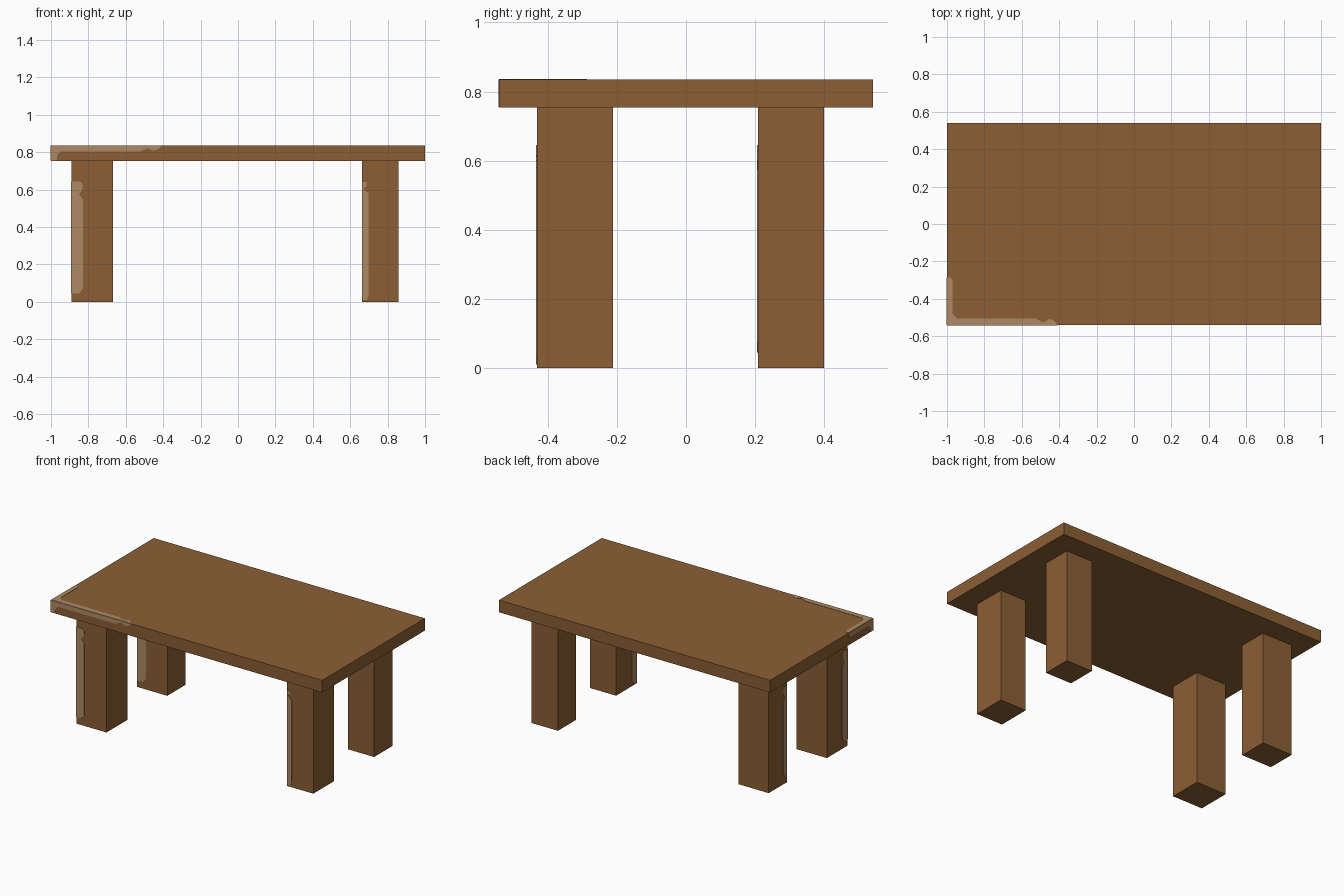
import bpy, bmesh
from mathutils import Vector

if "Cube" in bpy.data.objects:
    bpy.data.objects.remove(bpy.data.objects["Cube"])


def material(name, rgb):
    m = bpy.data.materials.new(name)
    m.use_nodes = True
    m.diffuse_color = (*rgb, 1)
    m.node_tree.nodes["Principled BSDF"].inputs["Base Color"].default_value = (*rgb, 1)
    return m


WOOD = material("brown wood", (0.258, 0.114, 0.0356))
WORN = material("worn pale wood", (0.423, 0.254, 0.125))


def finish(name, bm, mat):
    bmesh.ops.recalc_face_normals(bm, faces=bm.faces)
    me = bpy.data.meshes.new(name)
    bm.to_mesh(me)
    bm.free()
    me.materials.append(mat)
    bpy.context.collection.objects.link(bpy.data.objects.new(name, me))


def box(name, lo, hi):
    bm = bmesh.new()
    bmesh.ops.create_cube(bm, size=1)
    for v in bm.verts:
        v.co = [l if c < 0 else h for c, l, h in zip(v.co, lo, hi)]
    finish(name, bm, WOOD)


def plate(name, outline, origin, u, v, out):
    """Thin worn patch: outline in (u, v) from origin, facing out."""
    bm = bmesh.new()
    o, u, v, out = map(Vector, (origin, u, v, out))
    face = bm.faces.new([bm.verts.new(o + u * a + v * b + out * 0.002) for a, b in outline])
    moved = bmesh.ops.extrude_face_region(bm, geom=[face])["geom"]
    verts = [g for g in moved if isinstance(g, bmesh.types.BMVert)]
    bmesh.ops.translate(bm, verts=verts, vec=out * -0.003)
    finish(name, bm, WORN)


X, Y, Z = (1, 0, 0), (0, 1, 0), (0, 0, 1)
LEFTWARD, FORWARD, DOWN = (-1, 0, 0), (0, -1, 0), (0, 0, -1)

# Tabletop
W, D, LOW, TOP = 1.0, 0.541, 0.754, 0.835
box("tabletop", (-W, -D, LOW), (W, D, TOP))

# Legs
xs = {"right": (-0.89, -0.667), "left": (0.664, 0.858)}
ys = {"front": (-0.432, -0.212), "back": (0.208, 0.40)}
for end, (y0, y1) in ys.items():
    for side, (x0, x1) in xs.items():
        box(f"{end}_{side}_leg", (x0, y0, 0), (x1, y1, LOW))

# Worn patches round one corner of the tabletop
corner = (-W, -D, TOP)
edge_front = [(0, 0), (.59, 0), (.575, .018), (.55, .026), (.515, .014), (.475, .03),
              (.06, .03), (.035, .045), (.03, .08), (0, .08)]
edge_side = [(0, 0), (.255, 0), (.25, .03), (.06, .03), (.035, .045), (.03, .08), (0, .08)]
edge_top = [(0, 0), (.59, 0), (.575, .022), (.55, .034), (.515, .014), (.475, .035),
            (.055, .035), (.03, .06), (.03, .24), (.022, .255), (0, .255)]
plate("tabletop_front_wear", edge_front, corner, X, DOWN, FORWARD)
plate("tabletop_side_wear", edge_side, corner, Y, DOWN, LEFTWARD)
plate("tabletop_top_wear", edge_top, corner, X, Y, Z)

# Worn patches wrapping one upright edge of three legs
wide = [(0, .045), (.04, .045), (.06, .07), (.06, .55), (.04, .575), (.058, .6),
        (.06, .63), (.045, .645), (0, .645)]
narrow = [(0, .01), (.025, .01), (.035, .04), (.035, .58), (.008, .6), (.01, .612),
          (.022, .614), (.022, .64), (0, .64)]
for end, side, shape, front_scale, side_scale in (
        ("front", "right", wide, 1, 1),
        ("back", "right", wide, 1.1, 0.65),
        ("front", "left", narrow, 1, 1.6)):
    base = (xs[side][0], ys[end][0], 0)
    for face, k, u, out in (("front", front_scale, X, FORWARD),
                            ("side", side_scale, Y, LEFTWARD)):
        plate(f"{end}_{side}_leg_{face}_wear", [(a * k, b) for a, b in shape], base, u, Z, out)
